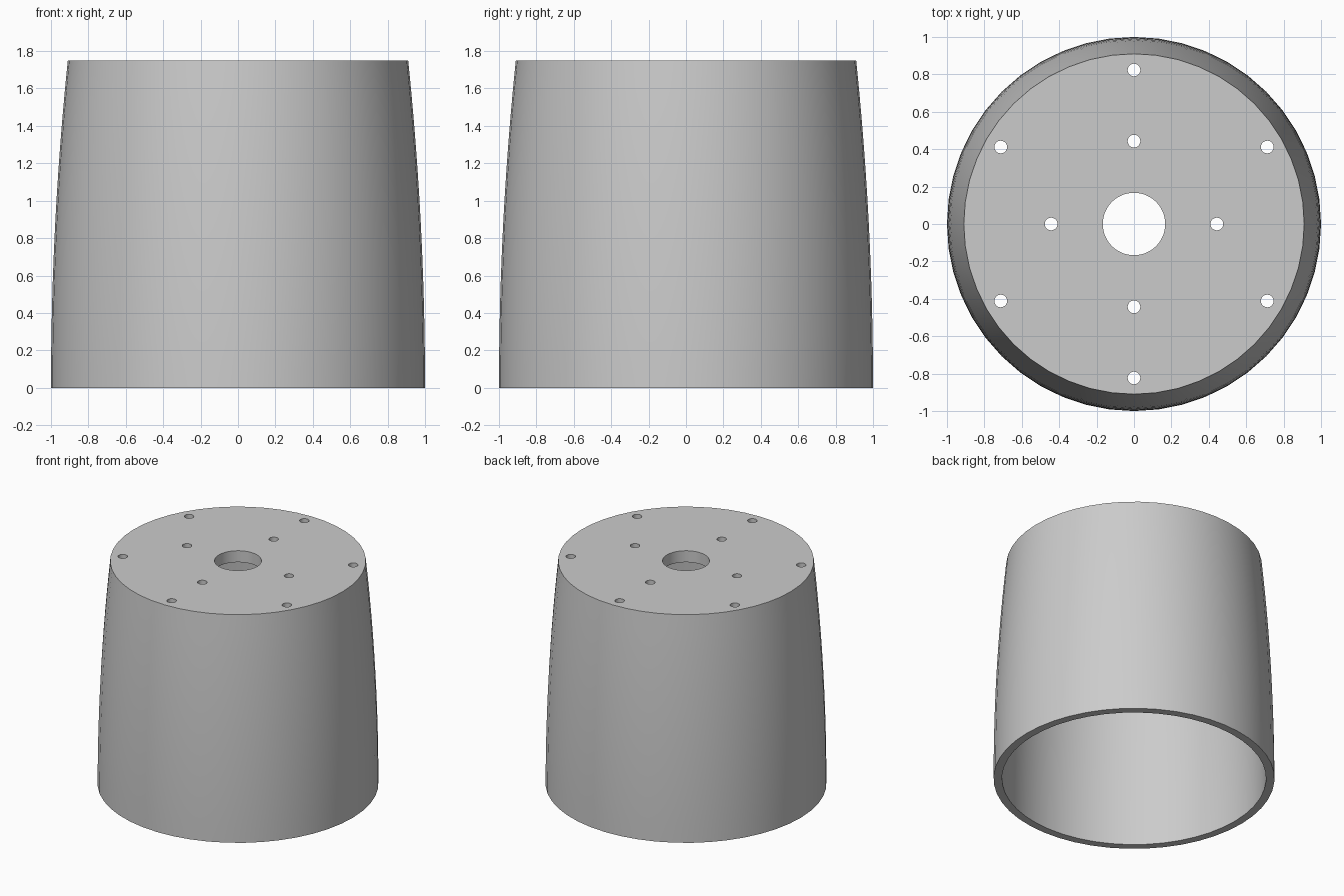
import bpy
import bmesh
import math

cube = bpy.data.objects.get("Cube")
if cube:
    bpy.data.objects.remove(cube, do_unlink=True)

HEIGHT = 1.75
WALL = 0.06
PLATE = 0.09
SIDES = 48
STEPS = 12

grey = bpy.data.materials.new("plain grey")
grey.use_nodes = True
colour = (0.6, 0.6, 0.6, 1)
grey.diffuse_color = colour
grey.node_tree.nodes["Principled BSDF"].inputs["Base Color"].default_value = colour


def outer_radius(z):
    return 1 - 0.09 * (z / HEIGHT) ** 2


def make_object(name, bm):
    mesh = bpy.data.meshes.new(name)
    bm.to_mesh(mesh)
    bm.free()
    obj = bpy.data.objects.new(name, mesh)
    bpy.context.collection.objects.link(obj)
    mesh.materials.append(grey)
    return obj


def revolve(bm, profile, sides):
    """Turn a closed (radius, z) profile around the z axis."""
    rings = []
    for i in range(sides):
        a = 2 * math.pi * i / sides
        rings.append([bm.verts.new((r * math.cos(a), r * math.sin(a), z)) for r, z in profile])
    count = len(profile)
    for i, ring in enumerate(rings):
        after = rings[(i + 1) % sides]
        for j in range(count):
            k = (j + 1) % count
            bm.faces.new((ring[j], after[j], after[k], ring[k]))
    bmesh.ops.recalc_face_normals(bm, faces=bm.faces)


# Hollow housing: curved outer wall, end plate with central bore, inner wall
ceiling = HEIGHT - PLATE
bore = 0.167
outside = [(outer_radius(HEIGHT * i / STEPS), HEIGHT * i / STEPS) for i in range(STEPS + 1)]
inside = [(outer_radius(ceiling * i / STEPS) - WALL, ceiling * i / STEPS)
          for i in range(STEPS, -1, -1)]
bm = bmesh.new()
revolve(bm, outside + [(bore, HEIGHT), (bore, ceiling)] + inside, SIDES)
housing = make_object("housing", bm)

# Screw holes: an inner ring of four and an outer ring of six
bm = bmesh.new()
for count, ring_radius in ((4, 0.443), (6, 0.823)):
    for i in range(count):
        a = math.pi / 2 + 2 * math.pi * i / count
        made = bmesh.ops.create_cone(bm, cap_ends=True, segments=20,
                                     radius1=0.034, radius2=0.034, depth=0.3)
        bmesh.ops.translate(bm, verts=made["verts"],
                            vec=(ring_radius * math.cos(a), ring_radius * math.sin(a), HEIGHT))
cutter = make_object("hole_cutter", bm)
cutter.hide_render = True

cut = housing.modifiers.new("screw holes", 'BOOLEAN')
cut.operation = 'DIFFERENCE'
cut.solver = 'EXACT'
cut.object = cutter
bpy.context.view_layer.objects.active = housing
housing.select_set(True)
bpy.ops.object.modifier_apply(modifier=cut.name)
bpy.data.objects.remove(cutter, do_unlink=True)

bpy.ops.object.shade_smooth_by_angle(angle=math.radians(30))
